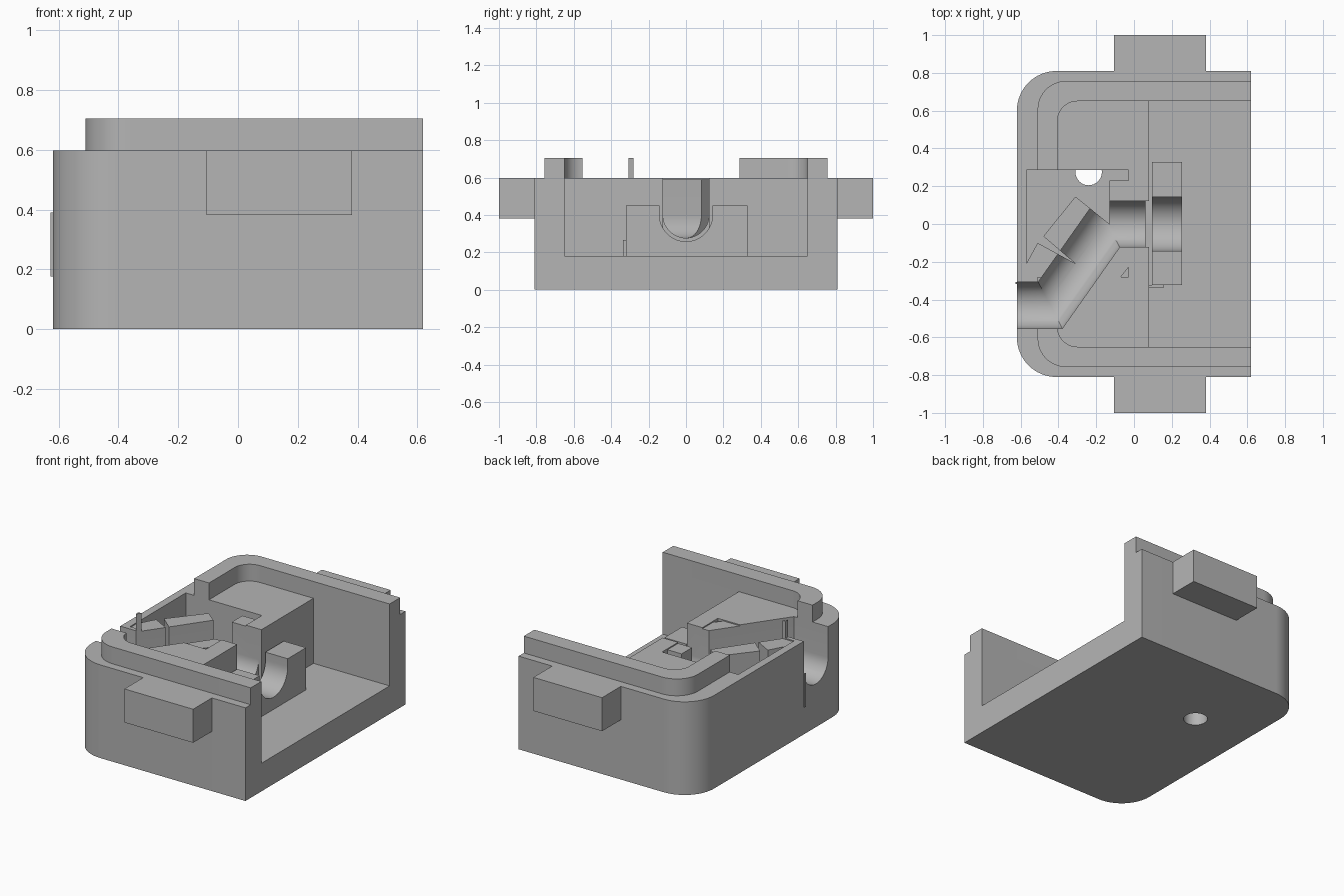
import bpy, bmesh, math
from mathutils import Vector

cube = bpy.data.objects.get("Cube")
if cube:
    bpy.data.objects.remove(cube, do_unlink=True)

gray = bpy.data.materials.new("plain gray")
gray.use_nodes = True
gray.diffuse_color = (0.46, 0.46, 0.46, 1)
gray.node_tree.nodes["Principled BSDF"].inputs["Base Color"].default_value = (0.46, 0.46, 0.46, 1)


def make(name, bm):
    bmesh.ops.recalc_face_normals(bm, faces=bm.faces)
    mesh = bpy.data.meshes.new(name)
    bm.to_mesh(mesh)
    bm.free()
    mesh.materials.append(gray)
    ob = bpy.data.objects.new(name, mesh)
    bpy.context.collection.objects.link(ob)
    return ob


def loft(name, rings):
    """Closed solid through matching rings of points."""
    bm = bmesh.new()
    loops = [[bm.verts.new(p) for p in ring] for ring in rings]
    n = len(loops[0])
    for a, b in zip(loops, loops[1:]):
        for i in range(n):
            j = (i + 1) % n
            bm.faces.new((a[i], a[j], b[j], b[i]))
    bm.faces.new(loops[0])
    bm.faces.new(loops[-1])
    return make(name, bm)


def prism(name, outline, z0, z1):
    return loft(name, [[(x, y, z) for x, y in outline] for z in (z0, z1)])


def box(name, x0, x1, y0, y1, z0, z1):
    return prism(name, [(x0, y0), (x1, y0), (x1, y1), (x0, y1)], z0, z1)


def tray_outline(x0, x1, y, r, steps=16):
    """Rectangle with the two corners at x0 rounded."""
    pts = [(x1, -y), (x1, y)]
    for side, start in ((1, 90), (-1, 180)):
        for i in range(steps + 1):
            a = math.radians(start + 90 * i / steps)
            pts.append((x0 + r + r * math.cos(a), side * (y - r) + r * math.sin(a)))
    return pts


def u_channel(name, path, r, zc, top, steps=24):
    """Round-bottomed trough swept along a mitred path."""
    path = [Vector(p) for p in path]
    rings = []
    for i, p in enumerate(path):
        a = (p - path[max(i - 1, 0)]).normalized()
        b = (path[min(i + 1, len(path) - 1)] - p).normalized()
        t = (a + b).normalized()
        ref = b if b.length else a
        side = Vector((-t.y, t.x)) / t.dot(ref)
        prof = [(r, top)] + [(r * math.cos(k * math.pi / steps), zc - r * math.sin(k * math.pi / steps))
                             for k in range(steps + 1)] + [(-r, top)]
        rings.append([(p.x + side.x * u, p.y + side.y * u, z) for u, z in prof])
    return loft(name, rings)


def cut(target, *cutters):
    bpy.context.view_layer.objects.active = target
    for c in cutters:
        mod = target.modifiers.new("cut", 'BOOLEAN')
        mod.operation = 'DIFFERENCE'
        mod.solver = 'EXACT'
        mod.object = c
        bpy.ops.object.modifier_apply(modifier=mod.name)


# Cutters: passage, end bay, recess around the sleeve, drain hole
passage = u_channel("passage_cutter", [(-0.8, -0.43), (-0.443, -0.43), (-0.14, 0), (0.2, 0)], 0.123, 0.4, 1)
bay = box("bay_cutter", 0.08, 1, -0.65, 0.65, 0.18, 1)
relief = box("relief_cutter", 0.06, 0.1, -0.123, 0.123, 0.18, 1)
clearance = box("clearance_cutter", -0.57, -0.03, -0.28, 0.285, 0.59, 1)
recess = prism("recess_cutter", [
    (-0.57, 0.285), (-0.57, -0.21), (-0.51, -0.1), (-0.31, -0.21), (-0.48, -0.065),
    (-0.31, 0.145), (-0.13, 0), (-0.13, 0.23), (-0.03, 0.23), (-0.03, 0.285)], 0.18, 1)
corner = prism("corner_cutter", [(-0.03, -0.23), (-0.07, -0.28), (-0.03, -0.28)], 0.18, 1)
hole = prism("hole_cutter", [(-0.24 + 0.07 * math.cos(math.tau * i / 32),
                              0.275 + 0.07 * math.sin(math.tau * i / 32)) for i in range(32)], -0.1, 0.3)
lip_inside = prism("lip_inside_cutter", tray_outline(-0.405, 1, 0.65, 0.105), 0.5, 1)
bore = u_channel("bore_cutter", [(0, 0), (0.5, 0)], 0.142, 0.4, 1)

# Main housing
housing = prism("housing", tray_outline(-0.62, 0.62, 0.81, 0.21), 0, 0.597)
cut(housing, bay, clearance, recess, corner, relief, passage, hole)

# Raised rim
rim = prism("rim", tray_outline(-0.51, 0.62, 0.757, 0.15), 0.597, 0.705)
cut(rim, lip_inside, clearance, passage)

# Saddle block standing in the bay
saddle = box("saddle_block", 0.095, 0.253, -0.322, 0.328, 0.18, 0.45)
cut(saddle, bore)

# Small stop and seam strip
stop = box("small_stop", 0.08, 0.16, -0.337, -0.322, 0.18, 0.265)
seam = box("seam_strip", -0.627, -0.619, -0.318, -0.306, 0.175, 0.39)

# Side lugs
lugs = [box("front_lug", -0.105, 0.382, -1, -0.81, 0.382, 0.597),
        box("back_lug", -0.105, 0.382, 0.81, 1, 0.382, 0.597)]

for c in (passage, bay, relief, clearance, recess, corner, hole, lip_inside, bore):
    bpy.data.objects.remove(c, do_unlink=True)

# Smooth the rounded surfaces, keep edges sharp
bpy.ops.object.select_all(action='DESELECT')
for ob in [housing, rim, saddle, stop, seam] + lugs:
    ob.select_set(True)
bpy.context.view_layer.objects.active = housing
bpy.ops.object.shade_smooth_by_angle(angle=math.radians(30))
